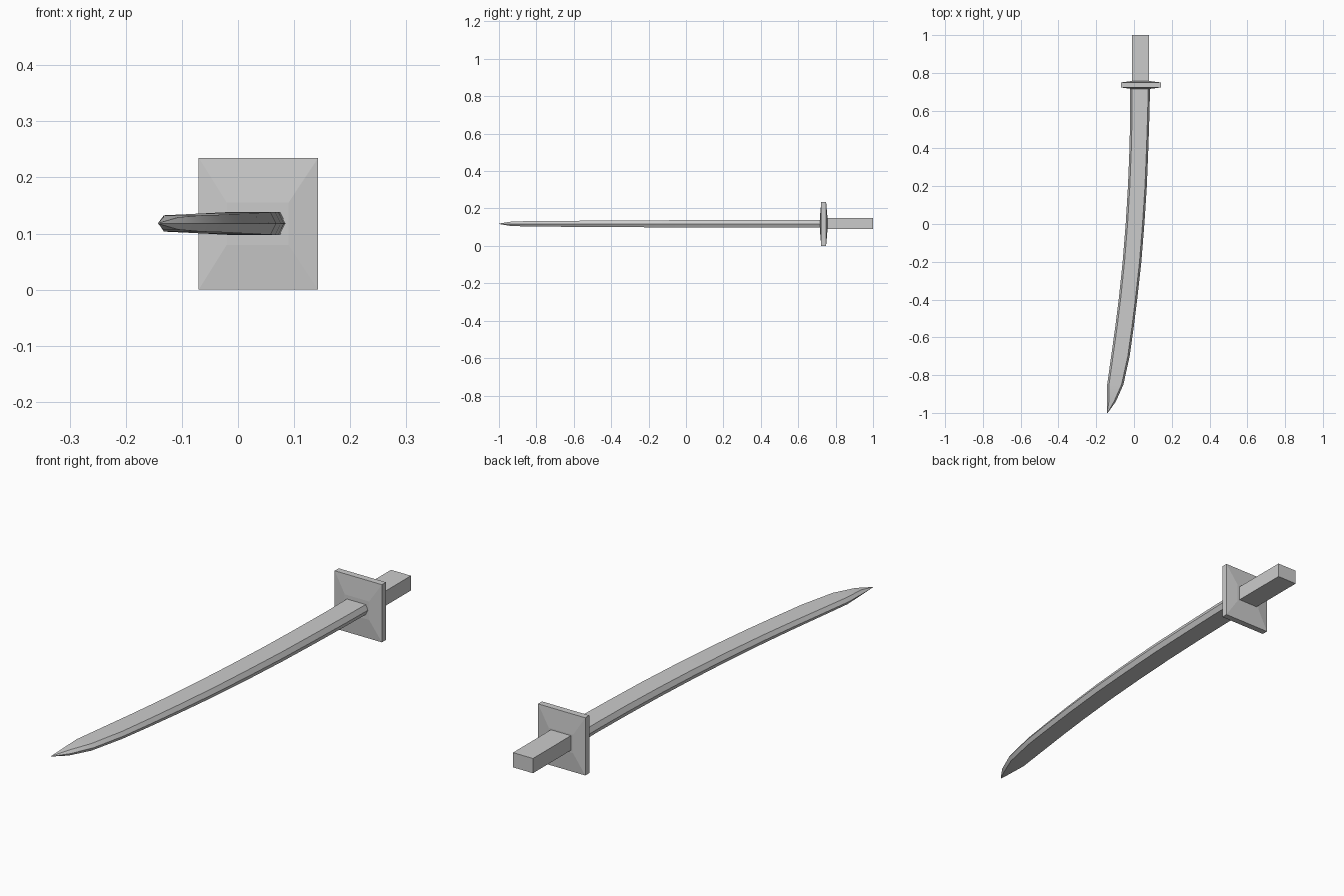
import bpy, bmesh

if "Cube" in bpy.data.objects:
    bpy.data.objects.remove(bpy.data.objects["Cube"])


def loft(name, rings, smooth=None):
    """Skin equal-length vertex rings and cap both ends."""
    bm = bmesh.new()
    loops = [[bm.verts.new(p) for p in ring] for ring in rings]
    n = len(loops[0])
    for a, b in zip(loops, loops[1:]):
        for i in range(n):
            j = (i + 1) % n
            bm.faces.new((a[i], a[j], b[j], b[i]))
    bm.faces.new(loops[0])
    bm.faces.new(loops[-1])
    bmesh.ops.remove_doubles(bm, verts=bm.verts, dist=1e-5)
    bmesh.ops.recalc_face_normals(bm, faces=bm.faces)
    mesh = bpy.data.meshes.new(name)
    bm.to_mesh(mesh)
    bm.free()
    obj = bpy.data.objects.new(name, mesh)
    bpy.context.collection.objects.link(obj)
    if smooth is not None:
        bpy.ops.object.select_all(action='DESELECT')
        obj.select_set(True)
        bpy.context.view_layer.objects.active = obj
        bpy.ops.object.shade_smooth_by_angle(angle=smooth)
    return obj


def rect(y, x0, x1, z0, z1):
    return [(x0, y, z0), (x1, y, z0), (x1, y, z1), (x0, y, z1)]


MID_Z = 0.118


def blade_section(y, left, right, half):
    """Flat hexagon with a narrow bevel on the edge and the spine."""
    bevel = min(0.01, (right - left) * 0.3)
    a, b = left + bevel, right - bevel
    return [(left, y, MID_Z), (a, y, MID_Z - half), (b, y, MID_Z - half),
            (right, y, MID_Z), (b, y, MID_Z + half), (a, y, MID_Z + half)]


# Curved blade: y, left x, right x, half thickness
stations = [
    (0.73, -0.020, 0.085, 0.0205),
    (0.58, -0.020, 0.082, 0.0205),
    (0.40, -0.024, 0.076, 0.0205),
    (0.20, -0.032, 0.068, 0.0200),
    (0.00, -0.044, 0.055, 0.0195),
    (-0.20, -0.060, 0.039, 0.0185),
    (-0.40, -0.081, 0.017, 0.0175),
    (-0.55, -0.100, -0.002, 0.0165),
    (-0.70, -0.121, -0.023, 0.0155),
    (-0.85, -0.142, -0.056, 0.0145),
    (-0.94, -0.143, -0.096, 0.0110),
    (-1.00, -0.143, -0.139, 0.0010),
]
loft("blade", [blade_section(*s) for s in stations], smooth=0.6)

# Square guard with slightly raised faces
outer = (-0.07, 0.143, 0.0, 0.235)
inner = (-0.02, 0.09, 0.08, 0.155)
loft("guard", [rect(0.716, *inner), rect(0.723, *outer),
               rect(0.749, *outer), rect(0.756, *inner)])

# Grip
grip = (-0.01, 0.08, 0.089, 0.149)
loft("grip", [rect(0.74, *grip), rect(1.0, *grip)])
